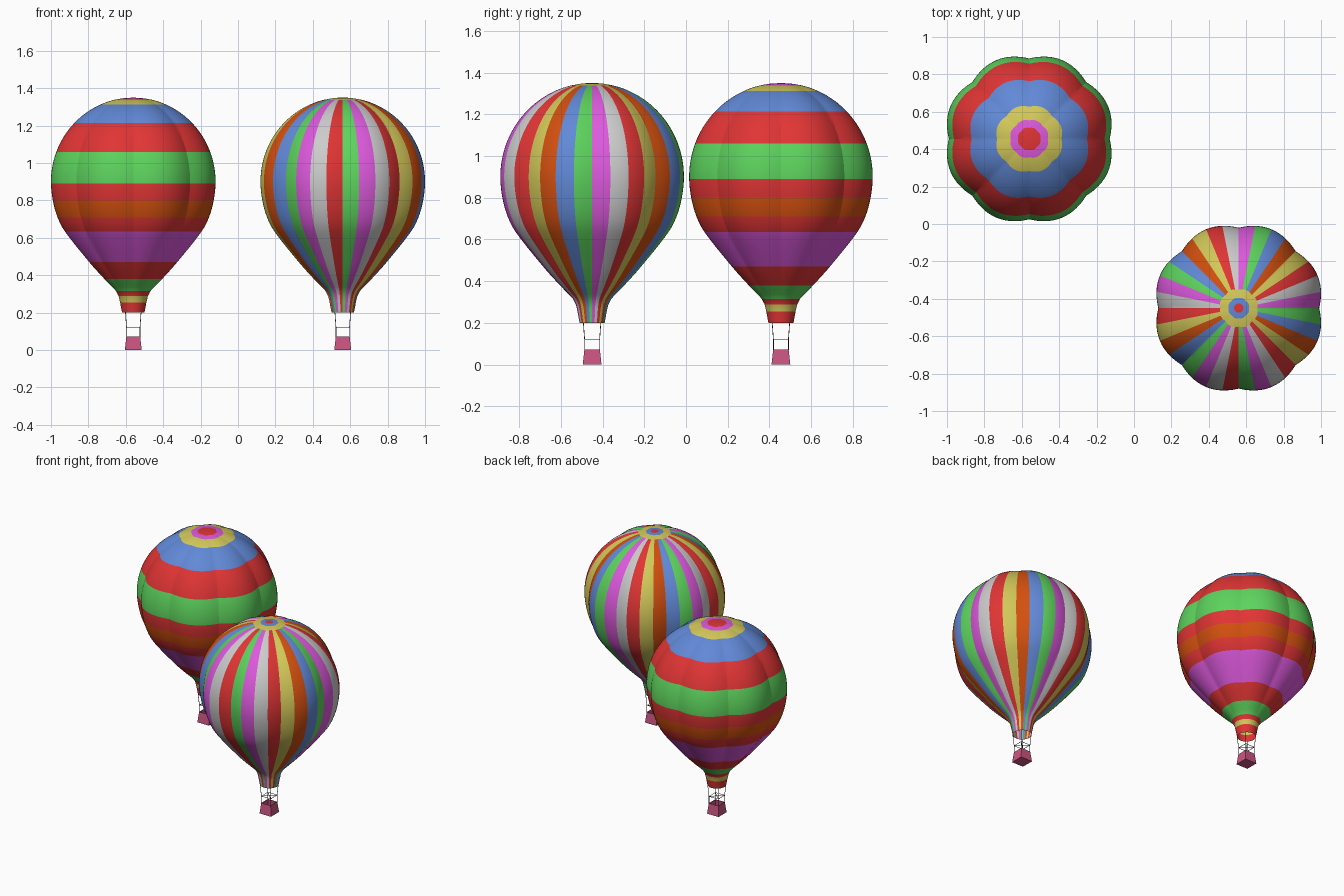
import bpy, bmesh, math
from mathutils import Vector

if "Cube" in bpy.data.objects:
    bpy.data.objects.remove(bpy.data.objects["Cube"])

COLORS = {
    "red": (0.75, 0.035, 0.035), "yellow": (0.65, 0.58, 0.10), "orange": (0.65, 0.08, 0.005),
    "blue": (0.12, 0.25, 0.68), "green": (0.11, 0.65, 0.11), "purple": (0.72, 0.10, 0.72),
    "grey": (0.52, 0.52, 0.52), "pink": (0.60, 0.09, 0.22), "dark": (0.05, 0.05, 0.05)}
MATS = {}
for name, c in COLORS.items():
    MATS[name] = bpy.data.materials.new(name)
    MATS[name].diffuse_color = (*c, 1)
NAMES = list(COLORS)

SEG = 128          # segments round the envelope
LOBES = 8
LOWER = [(0.9, 0.44), (0.8, 0.43), (0.71, 0.405), (0.635, 0.366), (0.47, 0.235),
         (0.38, 0.155), (0.315, 0.092), (0.288, 0.078), (0.2, 0.06)]


def radius(z):
    """Envelope radius: elliptical dome above, smooth taper to the mouth below."""
    if z >= 0.9:
        return 0.44 * math.sqrt(max(0, 1 - ((z - 0.9) / 0.45) ** 2))
    n = len(LOWER)

    def slope(i):
        if i == 0:
            return 0
        a, b = LOWER[i - 1], LOWER[min(i + 1, n - 1)]
        return (b[1] - a[1]) / (b[0] - a[0])
    for i in range(n - 1):
        (z0, r0), (z1, r1) = LOWER[i], LOWER[i + 1]
        if z >= z1 - 1e-6:
            h = z1 - z0
            t = (z - z0) / h
            return ((2*t**3 - 3*t**2 + 1) * r0 + (t**3 - 2*t**2 + t) * h * slope(i)
                    + (3*t**2 - 2*t**3) * r1 + (t**3 - t**2) * h * slope(i + 1))
    return LOWER[-1][1]


def finish(name, bm, loc):
    me = bpy.data.meshes.new(name)
    bm.to_mesh(me)
    bm.free()
    ob = bpy.data.objects.new(name, me)
    ob.location = loc
    bpy.context.collection.objects.link(ob)
    return ob


def envelope(name, loc, bands, stripes=None):
    """bands: (lower z, colour) from the crown down; colour None uses the stripes."""
    bm = bmesh.new()
    rows, row_cols = [], []
    top = 1.35
    for low, col in bands:
        n = max(1, round((top - low) / 0.025))
        if 1.2 < low < 1.33:
            n = 5
        for k in range(1, n + 1):
            rows.append(top + (low - top) * k / n)
            row_cols.append(col)
        top = low
    pole = bm.verts.new((0, 0, 1.35))
    prev = None
    for z, col in zip(rows, row_cols):
        amp = 0.06 * min(1, max(0, (z - 0.29) / 0.15))
        base = radius(z)
        ring = []
        for i in range(SEG):
            a = -math.pi / 2 + 2 * math.pi * i / SEG
            r = base * (1 - amp * 0.38 + amp * abs(math.sin(LOBES / 2 * a)))
            ring.append(bm.verts.new((r * math.cos(a), r * math.sin(a), z)))
        for i in range(SEG):
            j = (i + 1) % SEG
            f = bm.faces.new((pole, ring[i], ring[j]) if prev is None
                             else (prev[i], ring[i], ring[j], prev[j]))
            f.material_index = NAMES.index(col or stripes[(i * 32 // SEG) % len(stripes)])
        prev = ring
    ob = finish(name, bm, loc)
    for m in NAMES:
        ob.data.materials.append(MATS[m])
    bpy.ops.object.select_all(action='DESELECT')
    bpy.context.view_layer.objects.active = ob
    ob.select_set(True)
    bpy.ops.object.shade_smooth_by_angle(angle=math.radians(20))


def basket(name, loc):
    """Open box, wider at the floor."""
    bm = bmesh.new()
    bmesh.ops.create_cube(bm, size=1)
    for v in bm.verts:
        h = 0.037 if v.co.z > 0 else 0.045
        v.co = (math.copysign(h, v.co.x), math.copysign(h, v.co.y), 0.073 if v.co.z > 0 else 0)
    bm.faces.ensure_lookup_table()
    bmesh.ops.delete(bm, geom=[f for f in bm.faces if f.normal.z > 0.9], context='FACES_ONLY')
    ob = finish(name, bm, loc)
    ob.data.materials.append(MATS["pink"])
    mod = ob.modifiers.new("walls", 'SOLIDIFY')
    mod.thickness = 0.004


def rigging(name, loc):
    """Posts, burner frame and ropes up to the mouth."""
    bm = bmesh.new()

    def rod(p, q, r=0.0017):
        p, q = Vector(p), Vector(q)
        d = q - p
        m = d.to_track_quat('Z', 'Y').to_matrix().to_4x4()
        m.translation = (p + q) / 2
        bmesh.ops.create_cone(bm, cap_ends=True, segments=6, radius1=r, radius2=r,
                              depth=d.length, matrix=m)
    corners = [(1, 1), (-1, 1), (-1, -1), (1, -1)]
    for k, (x, y) in enumerate(corners):
        nx, ny = corners[(k + 1) % 4]
        f = 0.036
        rod((x * f, y * f, 0.07), (x * f, y * f, 0.121))
        rod((x * f, y * f, 0.121), (nx * f, ny * f, 0.121))
        rod((x * f, y * f, 0.121), (x * 0.042, y * 0.042, 0.203))
    rod((0.036, 0.036, 0.121), (-0.036, -0.036, 0.121))
    rod((-0.036, 0.036, 0.121), (0.036, -0.036, 0.121))
    finish(name, bm, loc).data.materials.append(MATS["dark"])


LEFT, RIGHT = (-0.56, 0.455, 0), (0.56, -0.45, 0)

# Balloon with horizontal bands
envelope("banded_envelope", LEFT, [
    (1.3458, "red"), (1.338, "purple"), (1.3126, "yellow"), (1.214, "blue"), (1.06, "red"),
    (0.89, "green"), (0.80, "red"), (0.71, "orange"), (0.635, "red"), (0.47, "purple"),
    (0.38, "red"), (0.315, "green"), (0.288, "red"), (0.255, "yellow"), (0.2, "red")])

# Balloon with vertical stripes
envelope("striped_envelope", RIGHT, [
    (1.3493, "red"), (1.3465, "blue"), (1.338, "yellow"), (1.3126, None), (1.214, None),
    (0.9, None), (0.635, None), (0.38, None), (0.315, None), (0.288, None), (0.2, None)],
    ["green", "purple", "grey", "red", "yellow", "orange", "blue"])

for side, loc in (("banded", LEFT), ("striped", RIGHT)):
    basket(side + "_basket", loc)
    rigging(side + "_rigging", loc)

for m in bpy.data.materials:
    if m.users and not m.is_grease_pencil:
        m.use_nodes = True
        m.node_tree.nodes["Principled BSDF"].inputs["Base Color"].default_value = m.diffuse_color
